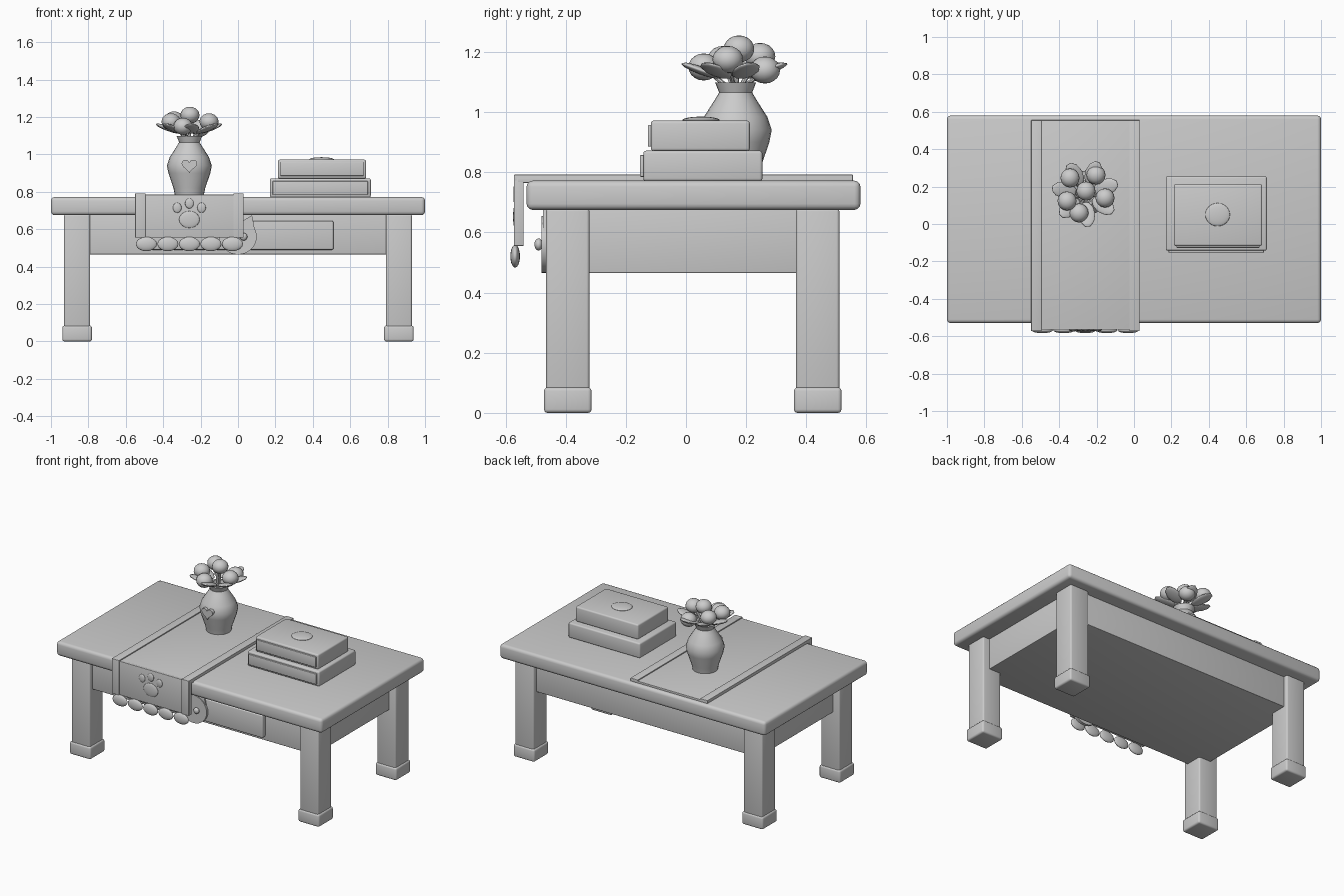
import bpy, bmesh, math
from mathutils import Vector

if "Cube" in bpy.data.objects:
    bpy.data.objects.remove(bpy.data.objects["Cube"])

grey = bpy.data.materials.new("plain_grey")
grey.diffuse_color = (0.6, 0.6, 0.6, 1)
grey.use_nodes = True
grey.node_tree.nodes["Principled BSDF"].inputs["Base Color"].default_value = grey.diffuse_color


def finish(ob, name, smooth=True):
    ob.name = name
    ob.data.materials.clear()
    ob.data.materials.append(grey)
    bpy.ops.object.select_all(action='DESELECT')
    ob.select_set(True)
    bpy.context.view_layer.objects.active = ob
    if smooth:
        bpy.ops.object.shade_smooth_by_angle(angle=math.radians(40))
    return ob


def box(name, x, y, z, bevel=0.0):
    """Box from (min, max) ranges, with optional rounded edges."""
    bpy.ops.mesh.primitive_cube_add(size=1)
    ob = bpy.context.object
    for v in ob.data.vertices:
        v.co = [r[0] + (c + 0.5) * (r[1] - r[0]) for c, r in zip(v.co, (x, y, z))]
    if bevel:
        m = ob.modifiers.new("round", 'BEVEL')
        m.width, m.segments = bevel, 3
        bpy.ops.object.modifier_apply(modifier=m.name)
    return finish(ob, name)


def ball(name, loc, size, rot=(0, 0, 0), seg=16):
    bpy.ops.mesh.primitive_uv_sphere_add(segments=seg, ring_count=seg // 2 + 2,
                                         radius=1, location=loc, rotation=rot)
    ob = bpy.context.object
    ob.scale = size
    return finish(ob, name)


def plate(name, outline, y0, y1):
    """Outline in x, z extruded from y0 (front) to y1."""
    bm = bmesh.new()
    f = bm.faces.new([bm.verts.new((x, y0, z)) for x, z in outline])
    ext = bmesh.ops.extrude_face_region(bm, geom=[f])
    bmesh.ops.translate(bm, vec=(0, y1 - y0, 0),
                        verts=[g for g in ext["geom"] if isinstance(g, bmesh.types.BMVert)])
    bmesh.ops.recalc_face_normals(bm, faces=bm.faces)
    me = bpy.data.meshes.new(name)
    bm.to_mesh(me)
    bm.free()
    ob = bpy.data.objects.new(name, me)
    bpy.context.collection.objects.link(ob)
    return finish(ob, name)


def lathe(name, profile, cx, cy, n=24):
    bm = bmesh.new()
    vs = [bm.verts.new((cx + r, cy, z)) for r, z in profile]
    es = [bm.edges.new(p) for p in zip(vs, vs[1:])]
    bmesh.ops.spin(bm, geom=vs + es, cent=(cx, cy, 0), axis=(0, 0, 1),
                   angle=math.tau, steps=n)
    bmesh.ops.remove_doubles(bm, verts=bm.verts, dist=1e-4)
    bmesh.ops.recalc_face_normals(bm, faces=bm.faces)
    me = bpy.data.meshes.new(name)
    bm.to_mesh(me)
    bm.free()
    ob = bpy.data.objects.new(name, me)
    bpy.context.collection.objects.link(ob)
    return finish(ob, name)


# Table
box("table_top", (-1, 1), (-0.53, 0.58), (0.675, 0.772), 0.02)
box("apron", (-0.88, 0.88), (-0.435, 0.48), (0.465, 0.68), 0.004)
for sx in (-1, 1):
    for cy in (-0.393, 0.438):
        cx = sx * 0.86
        box("leg", (cx - 0.07, cx + 0.07), (cy - 0.072, cy + 0.072), (0.03, 0.68), 0.01)
        box("foot", (cx - 0.079, cx + 0.079), (cy - 0.079, cy + 0.079), (0, 0.085), 0.012)

# Drawer with an eared plate and two small knobs
box("drawer", (-0.51, 0.51), (-0.465, -0.42), (0.49, 0.645), 0.008)
head = [(0.1 * math.cos(a), 0.56 + 0.095 * math.sin(a))
        for a in (math.tau * i / 32 for i in range(32))]
plate("drawer_face_plate", head, -0.48, -0.46)
for s in (-1, 1):
    plate("plate_ear", [(s * 0.025, 0.645), (s * 0.075, 0.675), (s * 0.09, 0.595)], -0.475, -0.46)
    ball("drawer_knob", (s * 0.03, -0.49, 0.56), (0.02, 0.014, 0.02))

# Runner with raised borders and a scalloped hem
box("runner_cloth", (-0.55, 0.03), (-0.56, 0.555), (0.765, 0.785), 0.002)
box("runner_drop", (-0.55, 0.03), (-0.565, -0.545), (0.555, 0.785), 0.002)
for x0 in (-0.55, -0.025):
    box("runner_border", (x0, x0 + 0.055), (-0.57, 0.555), (0.77, 0.792), 0.002)
    box("border_drop", (x0, x0 + 0.055), (-0.572, -0.54), (0.555, 0.792), 0.002)
for i in range(5):
    ball("hem_scallop", (-0.49 + i * 0.115, -0.568, 0.521), (0.056, 0.016, 0.038))

# Paw mark on the runner
ball("paw_pad", (-0.26, -0.566, 0.652), (0.055, 0.009, 0.045))
for x, z in ((-0.325, 0.715), (-0.26, 0.738), (-0.195, 0.715)):
    ball("paw_toe", (x, -0.566, z), (0.023, 0.008, 0.027))

# Vase with a heart
VX, VY = -0.26, 0.165
lathe("vase", [(0, 0.785), (0.078, 0.785), (0.085, 0.82), (0.112, 0.9), (0.12, 0.94),
               (0.105, 0.985), (0.07, 1.04), (0.055, 1.065), (0.068, 1.098),
               (0.052, 1.098), (0.045, 1.06), (0, 1.05)], VX, VY)
heart = []
for i in range(32):
    a = math.tau * i / 32
    heart.append((VX + 0.0026 * 16 * math.sin(a) ** 3,
                  0.942 + 0.0025 * (13 * math.cos(a) - 5 * math.cos(2 * a)
                                    - 2 * math.cos(3 * a) - math.cos(4 * a))))
plate("vase_heart", heart, 0.038, 0.062)

# Flower heads, leaves and stems
blooms = [(0.003, 0.011, 1.21), (-0.082, 0.081, 1.185), (0.057, 0.097, 1.14),
          (0.105, -0.026, 1.175), (-0.034, -0.106, 1.15), (-0.098, -0.042, 1.175)]
for dx, dy, z in blooms:
    ball("flower_head", (VX + dx, VY + dy, z), (0.051, 0.051, 0.045))
    a, b = Vector((VX, VY, 1.06)), Vector((VX + dx, VY + dy, z))
    d = b - a
    bpy.ops.mesh.primitive_cylinder_add(vertices=8, radius=0.008, depth=d.length,
                                        location=(a + b) / 2,
                                        rotation=d.to_track_quat('Z', 'Y').to_euler())
    finish(bpy.context.object, "flower_stem")
for i in range(7):
    a = math.radians(17 + i * 360 / 7)
    ball("leaf", (VX + 0.115 * math.cos(a), VY + 0.115 * math.sin(a), 1.138),
         (0.073, 0.045, 0.013), (0, -0.35, a), 10)

# Two stacked boxes with front panels and a round lid emblem
box("lower_box", (0.17, 0.71), (-0.142, 0.254), (0.77, 0.872), 0.01)
box("lower_box_panel", (0.185, 0.695), (-0.153, -0.13), (0.785, 0.857), 0.004)
box("upper_box", (0.213, 0.685), (-0.117, 0.212), (0.87, 0.972), 0.01)
box("upper_box_panel", (0.226, 0.672), (-0.127, -0.105), (0.885, 0.957), 0.004)
ball("lid_disc", (0.447, 0.05, 0.973), (0.066, 0.062, 0.012), seg=24)
